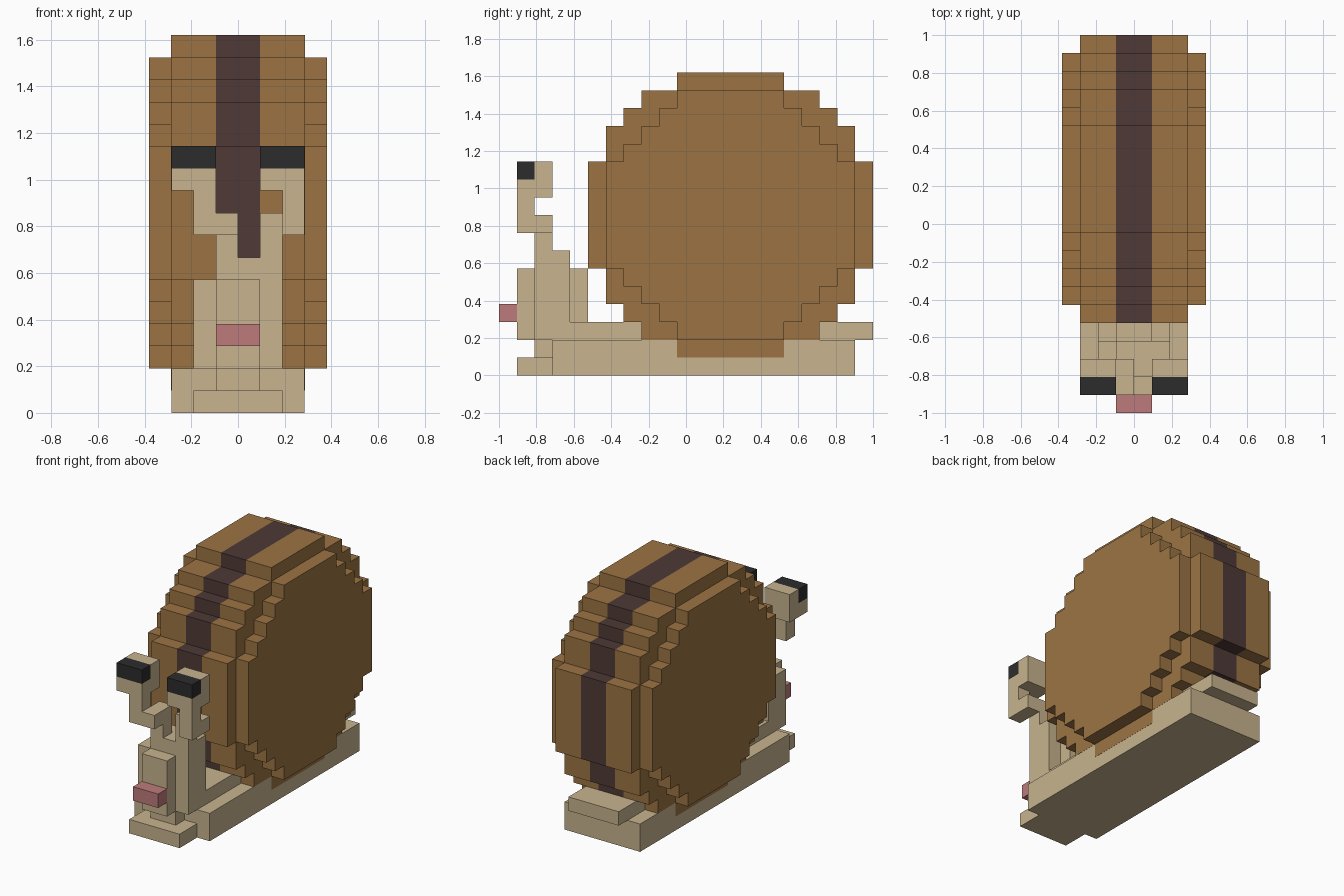
import bpy
import bmesh
from mathutils import Vector

if "Cube" in bpy.data.objects:
    bpy.data.objects.remove(bpy.data.objects["Cube"], do_unlink=True)

U = 2 / 21   # size of one block; the model is 21 blocks long


def material(name, hex_code):
    rgb = [int(hex_code[i:i + 2], 16) / 255 for i in (0, 2, 4)]
    linear = [c / 12.92 if c <= 0.04045 else ((c + 0.055) / 1.055) ** 2.4 for c in rgb]
    mat = bpy.data.materials.new(name)
    mat.use_nodes = True
    mat.diffuse_color = (*linear, 1)
    mat.node_tree.nodes["Principled BSDF"].inputs["Base Color"].default_value = (*linear, 1)
    return mat


SKIN = material("beige skin", "C8B48F")
SHELL = material("brown shell", "9C7444")
STRIPE = material("dark brown stripe", "4E3A36")
BLACK = material("black eye", "2C2C2C")
PINK = material("pink mouth", "BE7B7C")


def finish(name, bm, *mats):
    bmesh.ops.recalc_face_normals(bm, faces=bm.faces)
    mesh = bpy.data.meshes.new(name)
    bm.to_mesh(mesh)
    bm.free()
    for mat in mats:
        mesh.materials.append(mat)
    obj = bpy.data.objects.new(name, mesh)
    bpy.context.scene.collection.objects.link(obj)
    return obj


def blocks(name, mat, *boxes):
    """Boxes given as block ranges (x from/to, y from/to, z from/to), y counted from the front."""
    bm = bmesh.new()
    for x0, x1, y0, y1, z0, z1 in boxes:
        verts = bmesh.ops.create_cube(bm, size=1)["verts"]
        for v in verts:
            v.co = Vector(((x0 if v.co.x < 0 else x1) * U,
                           (y0 if v.co.y < 0 else y1) * U - 1,
                           (z0 if v.co.z < 0 else z1) * U))
    return finish(name, bm, mat)


def stepped_disc(name, steps, xs, mats):
    """Extrude a stepped round outline through the x stations, one material per slice."""
    mid_y, mid_z = 13, 9
    heights = [z for z, w in steps] + [mid_z]
    lower = []
    for i, (z, w) in enumerate(steps):
        lower.append((w, z))
        if i < len(steps) - 1:
            lower.append((w, heights[i + 1]))
    right = lower + [(w, 2 * mid_z - z) for w, z in reversed(lower)]
    outline = right + [(-w, z) for w, z in reversed(right)]
    bm = bmesh.new()
    rings = [[bm.verts.new((x * U, (mid_y + w) * U - 1, z * U)) for w, z in outline] for x in xs]
    n = len(outline)
    for s, (a, b) in enumerate(zip(rings, rings[1:])):
        for i in range(n):
            j = (i + 1) % n
            bm.faces.new((a[i], a[j], b[j], b[i])).material_index = s % len(mats)
    bm.faces.new(rings[0])
    bm.faces.new(rings[-1])
    return finish(name, bm, *mats)


# Shell: wide rim with a centre stripe, and a smaller disc on each side
rim = [(1, 3), (2, 5), (3, 6), (4, 7), (6, 8)]
side = [(2, 3), (3, 4), (4, 5), (5, 6), (6, 7)]
stepped_disc("shell_rim", rim, (-3.01, -1, 1, 3.01), (SHELL, STRIPE))
for label, sign in (("left", 1), ("right", -1)):
    stepped_disc(f"shell_side_{label}", side, (3 * sign, 4 * sign), (SHELL,))

# Foot with front lip, back slab and tail
blocks("foot", SKIN, (-3, 3, 3, 20, 0, 2))
blocks("foot_lip", SKIN, (-2, 2, 1, 3, 0, 1))
blocks("back_slab", SKIN, (-2, 2, 4, 8, 2, 3))
blocks("tail", SKIN, (-2, 2, 18, 21, 2, 3))

# Neck and face
blocks("neck", SKIN, (-2, 2, 2, 4, 2, 6), (-1, 1, 4, 5, 3, 6), (-1, 1, 2, 3, 1, 2))
blocks("head_top", SKIN, (-1, 2, 2, 4, 6, 7))
blocks("muzzle", SKIN, (-1, 1, 1, 2, 2, 6))
blocks("mouth", PINK, (-1, 1, 0, 1, 3, 4))

# Eye stalks bend differently on each side
blocks("left_stalk", SKIN, (1, 2, 2, 3, 7, 9), (2, 3, 1, 3, 8, 9), (2, 3, 1, 2, 9, 10))
blocks("right_stalk", SKIN, (-1, 0, 2, 3, 7, 9), (-2, 0, 1, 2, 8, 9), (-2, -1, 1, 2, 9, 10))

# Eye blocks with black fronts
for label, x in (("left", 1), ("right", -3)):
    blocks(f"{label}_eye_block", SKIN, (x, x + 2, 1, 3, 10, 11), (x, x + 2, 2, 3, 11, 12))
    blocks(f"{label}_eye", BLACK, (x, x + 2, 1, 2, 11, 12))
